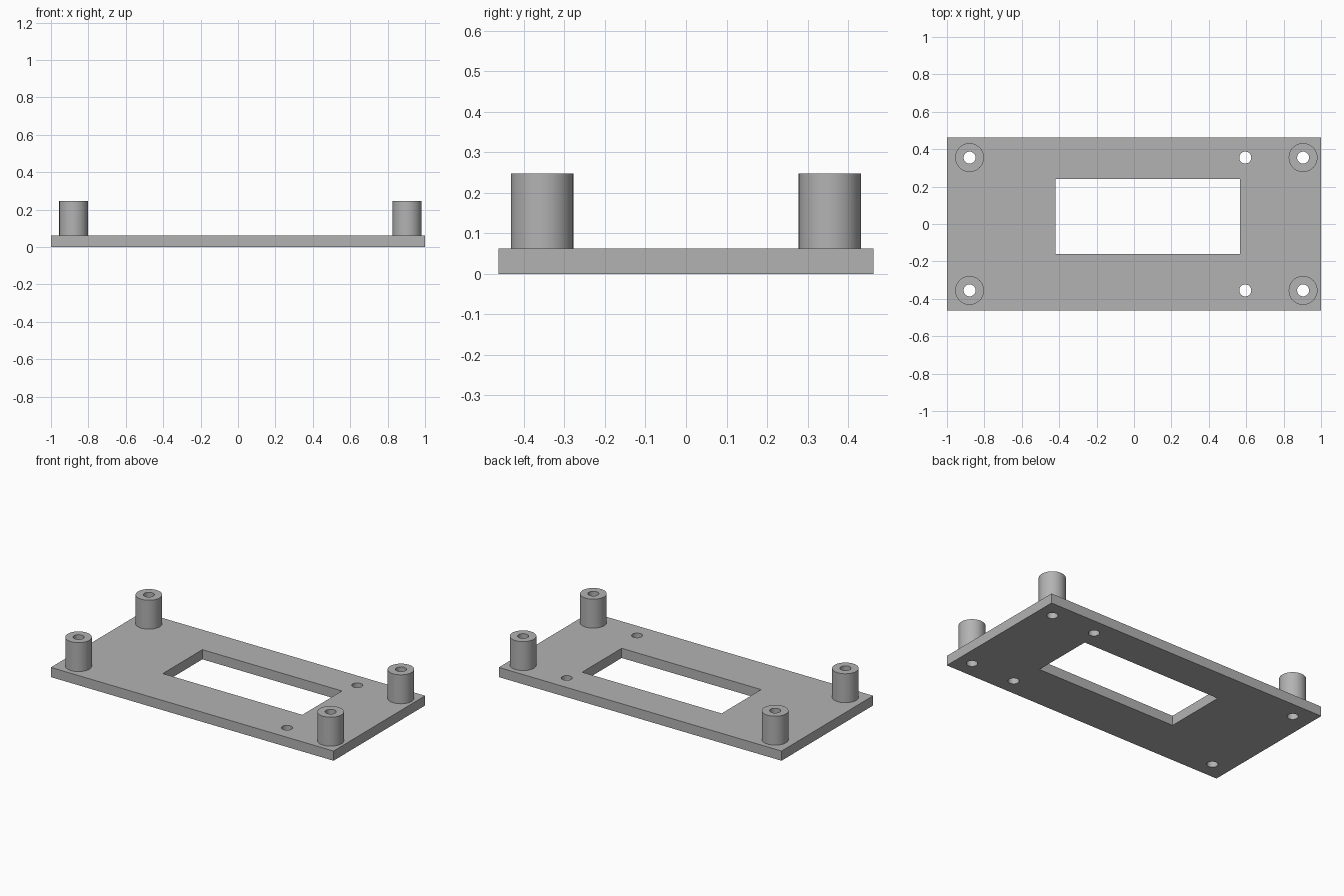
import bpy
import bmesh
from math import radians, tau
from mathutils import Matrix, Vector

default = bpy.data.objects.get("Cube")
if default:
    bpy.data.objects.remove(default, do_unlink=True)

PLATE_TOP = 0.062
POST_TOP = 0.247
HOLE_RADIUS = 0.032
POST_RADIUS = 0.077
HOLE_Y = 0.355
SIDES = 48

grey = bpy.data.materials.new("plain grey")
grey.use_nodes = True
grey.diffuse_color = (0.45, 0.45, 0.45, 1)
grey.node_tree.nodes["Principled BSDF"].inputs["Base Color"].default_value = grey.diffuse_color


def add_object(name, bm):
    bmesh.ops.recalc_face_normals(bm, faces=bm.faces)
    mesh = bpy.data.meshes.new(name)
    bm.to_mesh(mesh)
    bm.free()
    mesh.materials.append(grey)
    obj = bpy.data.objects.new(name, mesh)
    bpy.context.collection.objects.link(obj)
    return obj


def box(name, low, high):
    low, high = Vector(low), Vector(high)
    bm = bmesh.new()
    size = Matrix.Diagonal((*(high - low), 1))
    bmesh.ops.create_cube(bm, size=1, matrix=Matrix.Translation((low + high) / 2) @ size)
    return add_object(name, bm)


def drill(name, x, y):
    bm = bmesh.new()
    bmesh.ops.create_cone(bm, cap_ends=True, segments=SIDES, radius1=HOLE_RADIUS,
                          radius2=HOLE_RADIUS, depth=1, matrix=Matrix.Translation((x, y, 0)))
    return add_object(name, bm)


def tube(name, x, y):
    # Spin an open profile: outer wall, rim, bore
    bm = bmesh.new()
    profile = [(POST_RADIUS, PLATE_TOP), (POST_RADIUS, POST_TOP),
               (HOLE_RADIUS, POST_TOP), (HOLE_RADIUS, PLATE_TOP)]
    verts = [bm.verts.new((r, 0, z)) for r, z in profile]
    edges = [bm.edges.new(pair) for pair in zip(verts, verts[1:])]
    bmesh.ops.spin(bm, geom=verts + edges, cent=(0, 0, 0), axis=(0, 0, 1),
                   angle=tau, steps=SIDES, use_merge=True)
    bmesh.ops.remove_doubles(bm, verts=bm.verts, dist=0.0001)
    obj = add_object(name, bm)
    obj.location = (x, y, 0)
    return obj


# Base plate and the openings cut through it
plate = box("base_plate", (-1, -0.463, 0), (1, 0.463, PLATE_TOP))
cutters = [box("window_cutter", (-0.42, -0.16, -1), (0.567, 0.24, 1))]
posts = []
for end, y in (("front", -HOLE_Y), ("back", HOLE_Y)):
    cutters.append(drill(f"{end}_screw_hole_cutter", 0.595, y))
    # Hollow corner posts, with bores running on through the plate
    for side, x in (("right", -0.879), ("left", 0.904)):
        cutters.append(drill(f"{end}_{side}_bore_cutter", x, y))
        posts.append(tube(f"{end}_{side}_post", x, y))

for cutter in cutters:
    cut = plate.modifiers.new(cutter.name, "BOOLEAN")
    cut.operation = "DIFFERENCE"
    cut.solver = "EXACT"
    cut.object = cutter
    cutter.hide_render = True

# Bake the cuts, then drop the cutters
bpy.context.view_layer.update()
baked = bpy.data.meshes.new_from_object(plate.evaluated_get(bpy.context.evaluated_depsgraph_get()))
plate.modifiers.clear()
plate.data = baked
for cutter in cutters:
    bpy.data.objects.remove(cutter, do_unlink=True)

# Smooth round walls, keep crisp edges
bpy.ops.object.select_all(action="DESELECT")
for obj in [plate] + posts:
    obj.select_set(True)
bpy.context.view_layer.objects.active = plate
bpy.ops.object.shade_smooth_by_angle(angle=radians(30))
